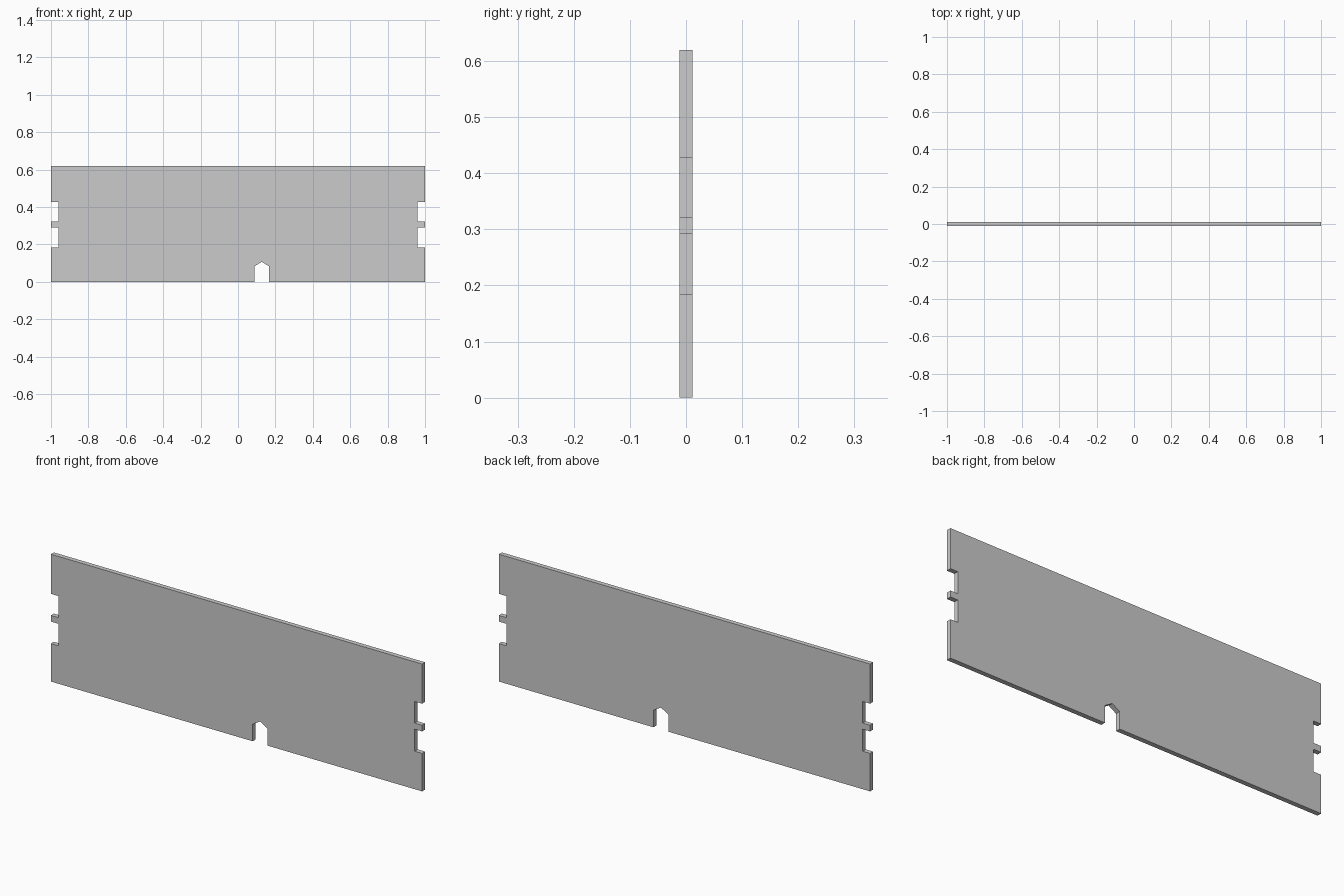
import bpy, bmesh

if "Cube" in bpy.data.objects:
    bpy.data.objects.remove(bpy.data.objects["Cube"])

HALF_T = 0.0115  # half thickness of the panel

# Right-hand edge, bottom to top, with two square notches
right = [(1, 0), (1, 0.185), (0.96, 0.185), (0.96, 0.292), (1, 0.292),
         (1, 0.322), (0.96, 0.322), (0.96, 0.427), (1, 0.427), (1, 0.62)]
left = [(-x, z) for x, z in reversed(right)]

# Pointed slot in the bottom edge
cx, hw = 0.127, 0.04
slot = [(cx - hw, 0), (cx - hw, 0.083), (cx, 0.107), (cx + hw, 0.083), (cx + hw, 0)]

# Panel: outline face extruded through its thickness
bm = bmesh.new()
verts = [bm.verts.new((x, -HALF_T, z)) for x, z in right + left + slot]
face = bm.faces.new(verts)
res = bmesh.ops.extrude_face_region(bm, geom=[face], use_keep_orig=True)
moved = [g for g in res["geom"] if isinstance(g, bmesh.types.BMVert)]
bmesh.ops.translate(bm, verts=moved, vec=(0, 2 * HALF_T, 0))
bmesh.ops.recalc_face_normals(bm, faces=bm.faces)
mesh = bpy.data.meshes.new("notched_panel")
bm.to_mesh(mesh)
bm.free()
panel = bpy.data.objects.new("notched_panel", mesh)
bpy.context.collection.objects.link(panel)
